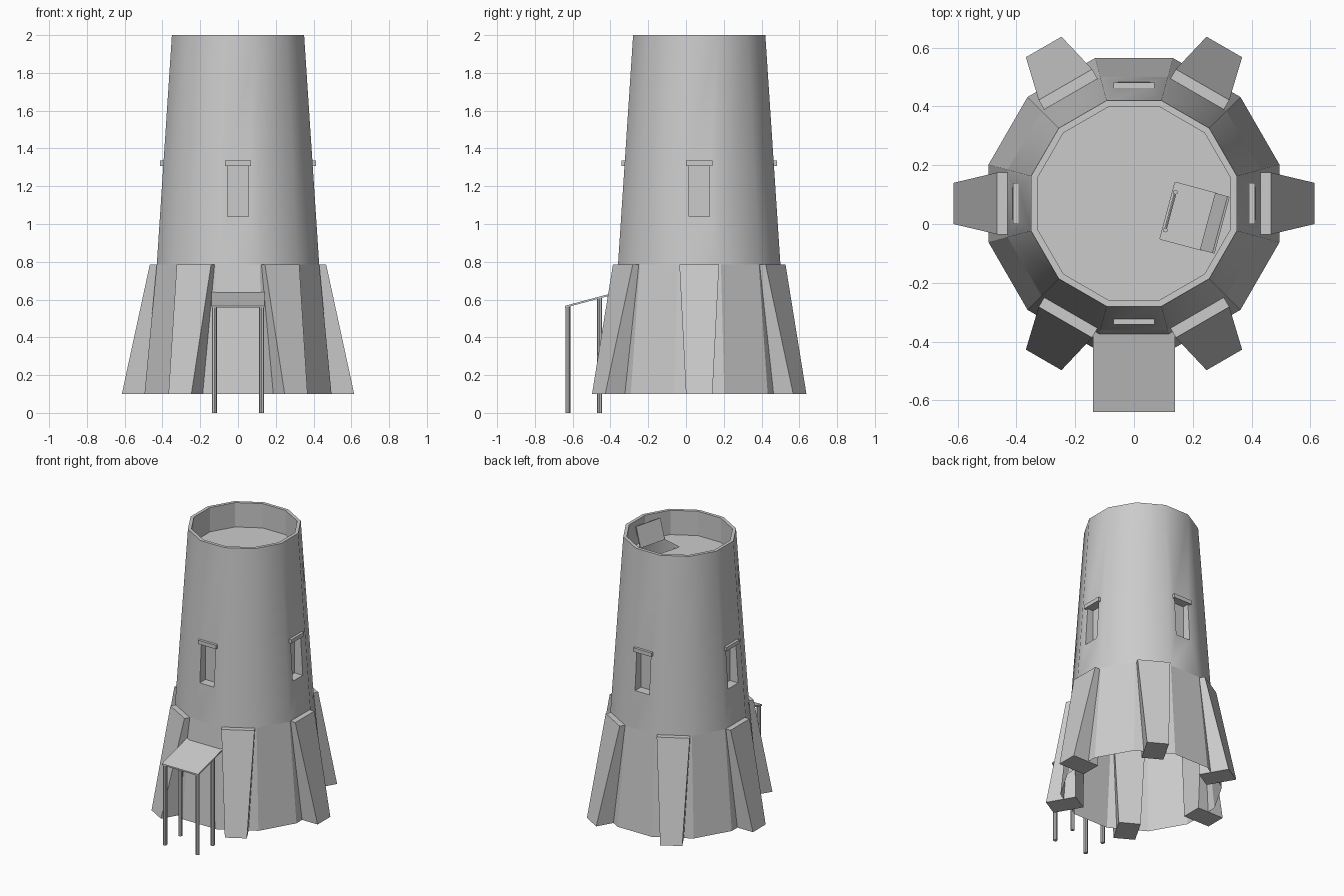
import bpy, bmesh, math
from mathutils import Matrix, Vector

if "Cube" in bpy.data.objects:
    bpy.data.objects.remove(bpy.data.objects["Cube"])

CY = 0.07          # tower axis sits slightly behind the origin
AXIS = Matrix.Translation((0, CY, 0))
FLOOR_Z = 1.83


def finish(bm, name, smooth=False, recalc=False):
    if recalc:
        bmesh.ops.recalc_face_normals(bm, faces=bm.faces[:])
    me = bpy.data.meshes.new(name)
    bm.to_mesh(me)
    bm.free()
    ob = bpy.data.objects.new(name, me)
    bpy.context.collection.objects.link(ob)
    if smooth:
        bpy.ops.object.select_all(action='DESELECT')
        ob.select_set(True)
        bpy.context.view_layer.objects.active = ob
        bpy.ops.object.shade_smooth_by_angle(angle=math.radians(35))
    return ob


def ring(bm, apothem, z):
    r = apothem / math.cos(math.radians(15))
    return [bm.verts.new((r * math.cos(math.radians(15 + 30 * k)),
                          CY + r * math.sin(math.radians(15 + 30 * k)), z))
            for k in range(12)]


def bridge(bm, a, b, skip=()):
    for k in range(len(a)):
        if k not in skip:
            j = (k + 1) % len(a)
            bm.faces.new((a[k], a[j], b[j], b[k]))


def box(name, lo, hi, mat):
    bm = bmesh.new()
    lo, hi = Vector(lo), Vector(hi)
    size = Matrix.Diagonal((*(hi - lo), 1))
    bmesh.ops.create_cube(bm, size=1, matrix=mat @ Matrix.Translation((lo + hi) / 2) @ size)
    return finish(bm, name)


def rod(name, p, q, r, mat=Matrix(), sides=8):
    bm = bmesh.new()
    p, q = mat @ Vector(p), mat @ Vector(q)
    rot = (q - p).to_track_quat('Z', 'Y').to_matrix().to_4x4()
    bmesh.ops.create_cone(bm, cap_ends=True, segments=sides, radius1=r, radius2=r,
                          depth=(q - p).length,
                          matrix=Matrix.Translation((p + q) / 2) @ rot)
    return finish(bm, name, smooth=False)


def turned(deg):
    return AXIS @ Matrix.Rotation(math.radians(deg), 4, 'Z')


# Flared faceted base, open underneath
bm = bmesh.new()
bridge(bm, ring(bm, 0.495, 0.1), ring(bm, 0.43, 0.785))
finish(bm, "tower_base")

# Smooth tapering shaft with four recessed windows
Z0, Z1, A0, A1 = 0.785, 2.0, 0.43, 0.35
bm = bmesh.new()
low, high = ring(bm, A0, Z0), ring(bm, A1, Z1)
window_sides = (2, 5, 8, 11)
bridge(bm, low, high, window_sides)
for k in window_sides:
    m = turned(30 * (k + 1))
    j = (k + 1) % 12
    outer = [low[k], low[j], high[j], high[k]]
    hole, back = [], []
    for y, z in ((-0.055, 1.04), (0.055, 1.04), (0.055, 1.31), (-0.055, 1.31)):
        wall = A0 + (A1 - A0) * (z - Z0) / (Z1 - Z0)
        hole.append(bm.verts.new(m @ Vector((wall, y, z))))
        back.append(bm.verts.new(m @ Vector((0.35, y, z))))
    bridge(bm, outer, hole)
    bridge(bm, hole, back)
    bm.faces.new(back)
finish(bm, "tower_shaft", smooth=True)

# Window lintels
for i in range(4):
    box(f"window_lintel_{i}", (0.385, -0.07, 1.308), (0.412, 0.07, 1.335), turned(90 * i))

# Parapet rim and inner wall
bm = bmesh.new()
rim, inner, foot = ring(bm, 0.35, 2.0), ring(bm, 0.328, 2.0), ring(bm, 0.328, FLOOR_Z)
bridge(bm, rim, inner)
bridge(bm, inner, foot)
finish(bm, "parapet")

# Roof deck with a hatch opening
HATCH = Matrix.Translation((0.088, -0.051, FLOOR_Z)) @ Matrix.Rotation(math.radians(-15), 4, 'Z')
bm = bmesh.new()
edge = ring(bm, 0.328, FLOOR_Z)
hole = [bm.verts.new(HATCH @ Vector((u, v, 0)))
        for u, v in ((0, 0), (0.145, 0), (0.145, 0.2), (0, 0.2))]
edges = [bm.edges.new((loop[i], loop[(i + 1) % len(loop)]))
         for loop in (edge, hole) for i in range(len(loop))]
bmesh.ops.triangle_fill(bm, edges=edges, use_beauty=True, normal=(0, 0, 1))
finish(bm, "roof_deck")

# Open hatch door leaning outwards
lean = HATCH @ Matrix.Translation((0.145, 0, 0)) @ Matrix.Rotation(math.radians(18), 4, 'Y')
box("hatch_door", (-0.004, 0, 0), (0.004, 0.2, 0.142), lean)

# Inner floor and ladder below the hatch
bm = bmesh.new()
bm.faces.new(ring(bm, 0.425, 0.8))
finish(bm, "inner_floor")
DROP = 0.8 - FLOOR_Z
for i, v in enumerate((0.034, 0.168)):
    rod(f"ladder_rail_{i}", (0.01, v, DROP), (0.01, v, -0.005), 0.008, HATCH, 6)
for i in range(10):
    z = DROP + 0.09 + 0.1 * i
    rod(f"ladder_rung_{i}", (0.01, 0.034, z), (0.01, 0.168, z), 0.005, HATCH, 6)

# Six sloping buttresses, narrowing downwards
for i in range(6):
    bm = bmesh.new()
    m = turned(60 * i)
    loops = []
    for z, out, w in ((0.1, 0.615, 0.07), (0.785, 0.467, 0.105)):
        loops.append([bm.verts.new(m @ Vector((x, y, z)))
                      for x, y in ((0.415, -w), (out, -w), (out, w), (0.415, w))])
    bridge(bm, *loops)
    bm.faces.new(loops[0])
    bm.faces.new(loops[1])
    finish(bm, f"buttress_{i}", recalc=True)

# Porch canopy on four posts
bm = bmesh.new()
profile = ((-0.64, 0.557), (-0.64, 0.567), (-0.36, 0.642), (-0.36, 0.632))
left, right = [[bm.verts.new((x, y, z)) for y, z in profile] for x in (-0.14, 0.14)]
bridge(bm, left, right)
bm.faces.new(left)
bm.faces.new(right)
finish(bm, "porch_roof", recalc=True)
for side, x in (("left", -0.125), ("right", 0.125)):
    for row, y, top in (("front", -0.625, 0.565), ("rear", -0.457, 0.61)):
        rod(f"porch_post_{row}_{side}", (x, y, 0), (x, y, top), 0.0135)
